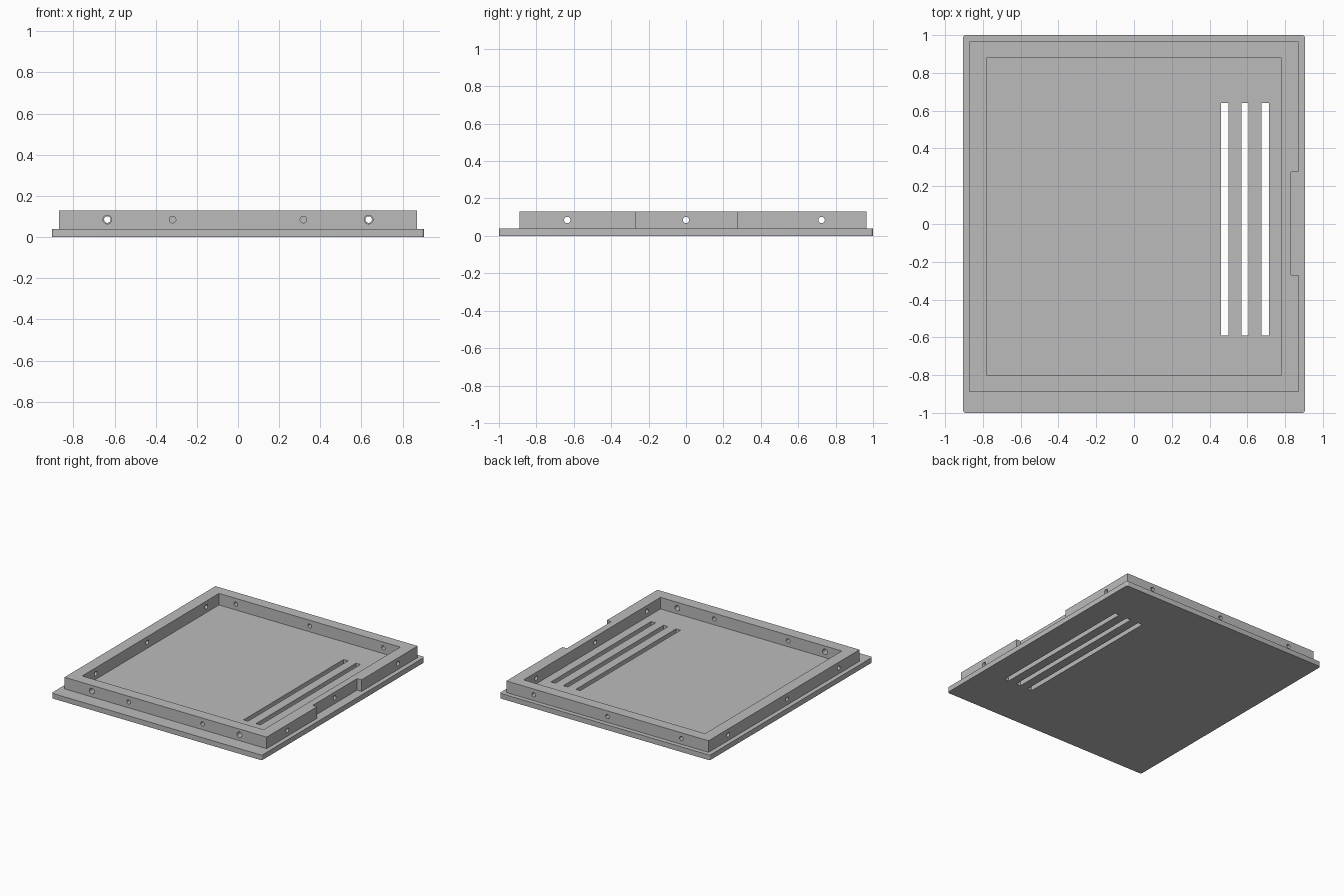
import bpy, bmesh
from math import pi
from mathutils import Matrix

if "Cube" in bpy.data.objects:
    bpy.data.objects.remove(bpy.data.objects["Cube"], do_unlink=True)

# One plain grey for the whole lid
grey = bpy.data.materials.new("matte_grey")
grey.use_nodes = True
colour = (0.5, 0.5, 0.5, 1)
grey.diffuse_color = colour
grey.node_tree.nodes["Principled BSDF"].inputs["Base Color"].default_value = colour

FLOOR, TOP, HOLE_Z = 0.04, 0.13, 0.085


def finish(name, bm):
    mesh = bpy.data.meshes.new(name)
    bm.to_mesh(mesh)
    bm.free()
    mesh.materials.append(grey)
    obj = bpy.data.objects.new(name, mesh)
    bpy.context.collection.objects.link(obj)
    return obj


def add_box(bm, x0, x1, y0, y1, z0, z1):
    place = Matrix.Translation(((x0 + x1) / 2, (y0 + y1) / 2, (z0 + z1) / 2))
    size = Matrix.Diagonal((x1 - x0, y1 - y0, z1 - z0, 1))
    return bmesh.ops.create_cube(bm, size=1, matrix=place @ size)["verts"]


def add_hole(bm, x, y, radius, axis):
    turn = Matrix.Rotation(pi / 2, 4, "Y" if axis == "X" else "X")
    bmesh.ops.create_cone(bm, cap_ends=True, segments=32, radius1=radius,
                          radius2=radius, depth=0.24,
                          matrix=Matrix.Translation((x, y, HOLE_Z)) @ turn)


def cut(obj, name, bm):
    cutter = finish(name, bm)
    mod = obj.modifiers.new(name, "BOOLEAN")
    mod.operation, mod.solver, mod.object = "DIFFERENCE", "EXACT", cutter
    bpy.context.view_layer.objects.active = obj
    bpy.ops.object.modifier_apply(modifier=mod.name)
    bpy.data.objects.remove(cutter, do_unlink=True)


# Base plate with slightly rounded vertical corners
bm = bmesh.new()
add_box(bm, -0.905, 0.905, -1, 1, 0, FLOOR)
corners = [e for e in bm.edges if abs(e.verts[0].co.z - e.verts[1].co.z) > 0.01]
bmesh.ops.bevel(bm, geom=corners, offset=0.015, segments=5, profile=0.5, affect="EDGES")
base = finish("base_plate", bm)

# Three long vent slots through the plate
bm = bmesh.new()
for x in (0.48, 0.587, 0.695):
    add_box(bm, x - 0.019, x + 0.019, -0.59, 0.64, -0.1, 0.1)
cut(base, "vent_slots", bm)

# Raised rim, hollowed out and notched on its left wall
bm = bmesh.new()
add_box(bm, -0.87, 0.87, -0.89, 0.965, FLOOR, TOP)
rim = finish("rim", bm)
bm = bmesh.new()
add_box(bm, -0.78, 0.78, -0.8, 0.88, 0, 0.2)
cut(rim, "rim_hollow", bm)
bm = bmesh.new()
add_box(bm, 0.832, 0.95, -0.27, 0.275, 0, 0.2)
cut(rim, "rim_notch", bm)

# Screw holes through the four walls
bm = bmesh.new()
for side in (-1, 1):
    add_hole(bm, side * 0.635, -0.845, 0.021, "Y")
    add_hole(bm, side * 0.318, -0.845, 0.016, "Y")
    for y in (-0.635, 0, 0.725):
        add_hole(bm, side * 0.825, y, 0.017, "X")
for x in (-0.635, 0, 0.635):
    add_hole(bm, x, 0.92, 0.016, "Y")
cut(rim, "screw_holes", bm)

# Smooth only the hole walls and rounded corners
for obj in (base, rim):
    bpy.ops.object.select_all(action="DESELECT")
    obj.select_set(True)
    bpy.context.view_layer.objects.active = obj
    bpy.ops.object.shade_smooth_by_angle(angle=pi / 6)
